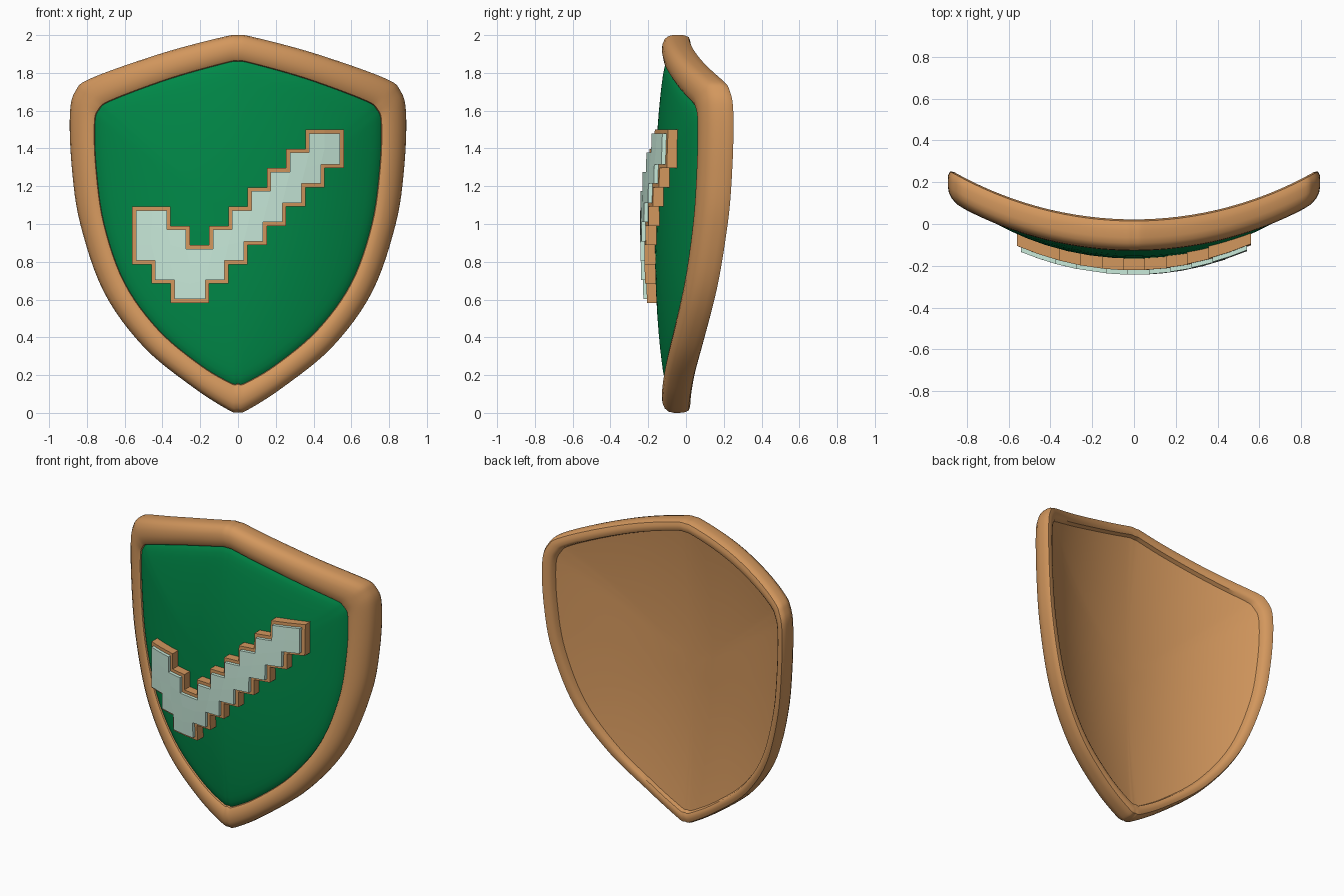
import bpy, bmesh, math
from mathutils import Vector

if "Cube" in bpy.data.objects:
    bpy.data.objects.remove(bpy.data.objects["Cube"])

R = 1.75         # radius of the horizontal bend


def material(name, rgb):
    m = bpy.data.materials.new(name)
    m.diffuse_color = (*rgb, 1)
    m.use_nodes = True
    m.node_tree.nodes["Principled BSDF"].inputs["Base Color"].default_value = m.diffuse_color
    return m


WOOD = material("tan", (0.65, 0.31, 0.11))
GREEN = material("green", (0.0, 0.25, 0.065))
MINT = material("mint", (0.58, 0.82, 0.70))


def bend(x, y, z):
    return Vector((x, y + R - math.sqrt(R * R - x * x), z))


def finish(bm, name, mat, smooth=None):
    bmesh.ops.recalc_face_normals(bm, faces=bm.faces)
    me = bpy.data.meshes.new(name)
    bm.to_mesh(me)
    bm.free()
    ob = bpy.data.objects.new(name, me)
    bpy.context.collection.objects.link(ob)
    me.materials.append(mat)
    if smooth:
        bpy.ops.object.select_all(action='DESELECT')
        ob.select_set(True)
        bpy.context.view_layer.objects.active = ob
        bpy.ops.object.shade_smooth_by_angle(angle=math.radians(smooth))
    return ob


def closed_curve(half, steps=6):
    # mirror the half outline, then run a smooth spline through it
    pts = [Vector(p) for p in half] + [Vector((-x, z)) for x, z in half[-2:0:-1]]
    n, out = len(pts), []
    for i in range(n):
        a, b, c, d = (pts[(i + k) % n] for k in (-1, 0, 1, 2))
        for s in range(steps):
            t = s / steps
            out.append(0.5 * (2 * b + (c - a) * t + (2 * a - 5 * b + 4 * c - d) * t * t
                              + (3 * b - a - 3 * c + d) * t ** 3))
    return out


outer = closed_curve([(0, 2), (.08, 1.99), (.4, 1.905), (.77, 1.775), (.86, 1.705), (.89, 1.58),
                      (.88, 1.3), (.835, 1.0), (.71, .64), (.5, .35), (.24, .137), (.05, .015), (0, .003)])
inner = closed_curve([(0, 1.86), (.07, 1.85), (.36, 1.768), (.665, 1.655), (.735, 1.605), (.757, 1.53),
                      (.75, 1.3), (.708, 1.0), (.6, .69), (.42, .44), (.2, .255), (.04, .16), (0, .155)])


def ring(u, y, scale=1.0):
    # outline blended between outer (0) and inner (1), optionally shrunk to the middle
    c = Vector((0, 1))
    pts = [c + (o.lerp(i, u) - c) * scale for o, i in zip(outer, inner)]
    return [bend(p.x, y, p.y) for p in pts]


def loft(rings, name, mat, centre=None):
    bm = bmesh.new()
    vs = [[bm.verts.new(p) for p in r] for r in rings]
    n = len(vs[0])
    for a, b in zip(vs, vs[1:]):
        for i in range(n):
            j = (i + 1) % n
            bm.faces.new((a[i], a[j], b[j], b[i]))
    if centre is not None:
        c = bm.verts.new(centre)
        for i in range(n):
            bm.faces.new((vs[-1][i], vs[-1][(i + 1) % n], c))
    return finish(bm, name, mat, 40)


# rounded rim
profile = [(.54, -.01), (.48, .015), (.38, .022), (.22, .022), (.08, .014), (.015, -.008), (0, -.03), (0, -.065),
           (.04, -.092), (.15, -.112), (.35, -.125), (.6, -.128), (.85, -.121), (.97, -.11), (1, -.095), (1, -.06)]
loft([ring(u, y) for u, y in profile], "rim", WOOD)

# domed front panel, tucked under the rim
steps = [1.0, .985, .96, .92, .86, .78, .68, .56, .42, .28, .14]
dome = [ring(1, -.07)]
dome += [ring(1, -.165 + .053 * t ** 2.5 + .012 * t ** 40, t) for t in steps]
loft(dome, "front_panel", GREEN, bend(0, -.165, 1))

# hollow back panel, following the front dome
loft([ring(.54, -.06 + .05 * t ** 2.2, t) for t in steps], "back_panel", WOOD, bend(0, -.06, 1))

# stepped check mark: (bottom row, top row) of each pixel column
columns = [(2, 5), (1, 5), (0, 4), (0, 3), (1, 4), (2, 5), (3, 6), (4, 7), (5, 8), (6, 9), (7, 9)]
CELL = 1.12 / 11


def check(name, mat, front, thick, inset):
    bm = bmesh.new()
    for c, (lo, hi) in enumerate(columns):
        for r in range(lo, hi):
            x, z = -.56 + c * CELL, .583 + r * CELL
            bm.faces.new([bm.verts.new((x + i * CELL, 0, z + k * CELL))
                          for i, k in ((0, 0), (1, 0), (1, 1), (0, 1))])
    bmesh.ops.remove_doubles(bm, verts=bm.verts, dist=.001)
    if inset:
        border = bmesh.ops.inset_region(bm, faces=bm.faces[:], thickness=inset,
                                        use_boundary=True, use_even_offset=True)['faces']
        bmesh.ops.delete(bm, geom=border, context='FACES')
    ext = bmesh.ops.extrude_face_region(bm, geom=bm.faces[:], use_keep_orig=True)
    for v in ext['geom']:
        if isinstance(v, bmesh.types.BMVert):
            v.co.y = thick
    for v in bm.verts:
        x, y, z = v.co
        v.co = bend(x, front + y + .08 * x * x + .04 * (z - 1) ** 2, z)
    finish(bm, name, mat)


check("check_border", WOOD, -.222, .08, 0)
check("check_face", MINT, -.243, .03, .02)
